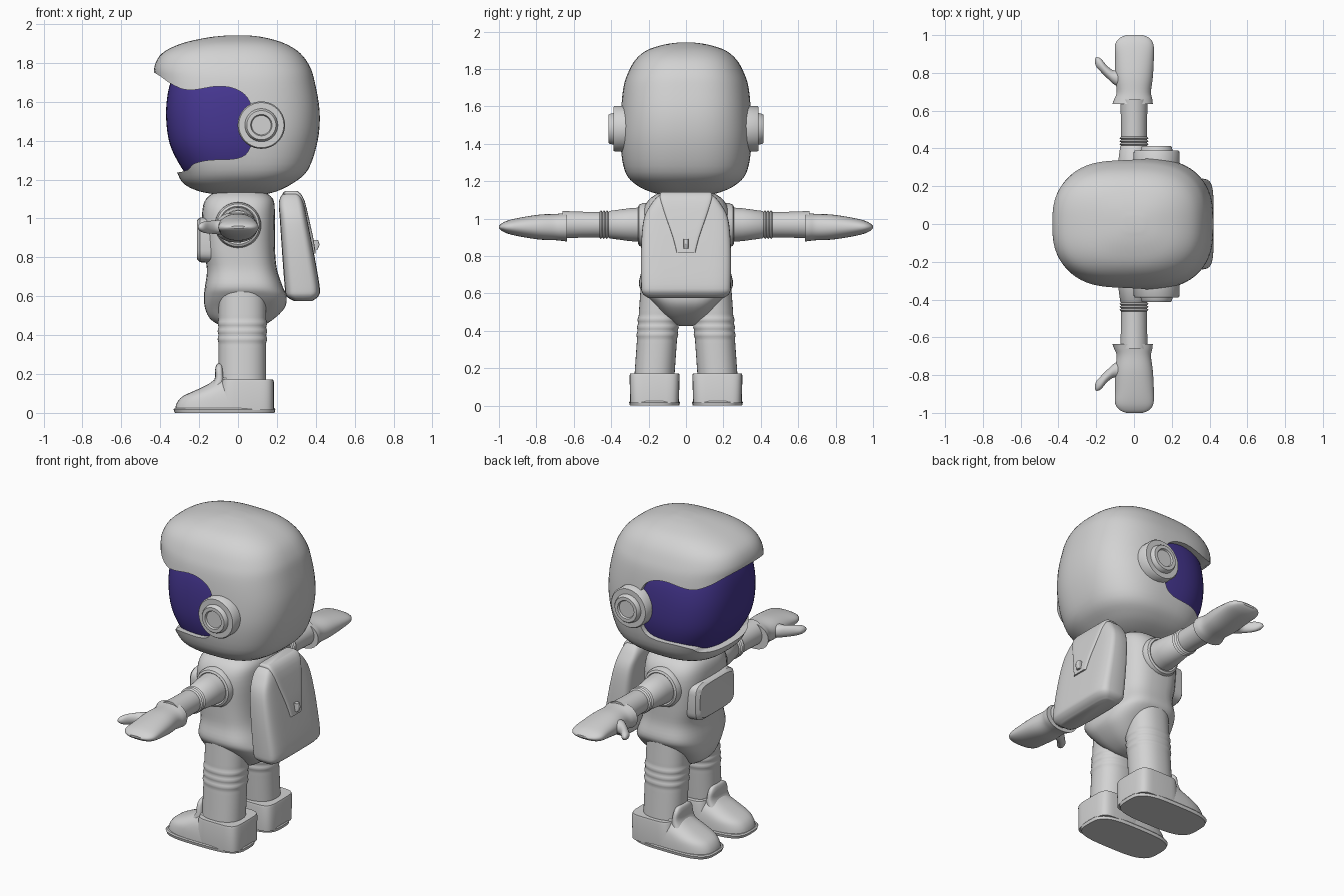
import bpy
import bmesh
from math import cos, sin, tau, radians, copysign

cube = bpy.data.objects.get("Cube")
if cube:
    bpy.data.objects.remove(cube, do_unlink=True)


def make_material(name, colour):
    mat = bpy.data.materials.new(name)
    mat.use_nodes = True
    mat.diffuse_color = (*colour, 1)
    bsdf = mat.node_tree.nodes["Principled BSDF"]
    bsdf.inputs["Base Color"].default_value = (*colour, 1)
    bsdf.inputs["Roughness"].default_value = 0.5
    return mat


SUIT = make_material("suit pale grey", (0.65, 0.65, 0.65))
VISOR = make_material("visor purple", (0.06, 0.037, 0.28))


def smooth_rows(rows, steps):
    """Catmull-Rom interpolation through rows of numbers."""
    result = []
    last = len(rows) - 1
    for i in range(last):
        a, b, c, d = rows[max(i - 1, 0)], rows[i], rows[i + 1], rows[min(i + 2, last)]
        for k in range(steps):
            f = k / steps
            result.append([
                q + f * ((r - p) + f * ((2 * p - 5 * q + 4 * r - s) + f * (3 * (q - r) + s - p))) / 2
                if f else q
                for p, q, r, s in zip(a, b, c, d)])
    result.append(rows[-1])
    return result


def finish(name, bm, material):
    bmesh.ops.recalc_face_normals(bm, faces=bm.faces)
    mesh = bpy.data.meshes.new(name)
    bm.to_mesh(mesh)
    bm.free()
    mesh.materials.append(material)
    obj = bpy.data.objects.new(name, mesh)
    bpy.context.collection.objects.link(obj)
    return obj


def shade(obj, angle=38):
    bpy.ops.object.select_all(action="DESELECT")
    obj.select_set(True)
    bpy.context.view_layer.objects.active = obj
    bpy.ops.object.shade_smooth_by_angle(angle=radians(angle))


def loft(name, rings, axis="z", power=2, steps=4, centre=0, side=1, material=SUIT, segments=40):
    """Skin rounded sections (position, u min, u max, v radius, optional v centre) along an axis."""
    rows = [tuple(r) if len(r) > 4 else (*r, centre) for r in rings]
    bm = bmesh.new()
    loops = []
    for t, u0, u1, rv, cv in smooth_rows(rows, steps):
        loop = []
        for k in range(segments):
            c, s = cos(tau * k / segments), sin(tau * k / segments)
            u = (u0 + u1) / 2 + (u1 - u0) / 2 * copysign(abs(c) ** (2 / power), c)
            v = cv + rv * copysign(abs(s) ** (2 / power), s)
            x, y, z = {"z": (u, v, t), "y": (u, t, v), "x": (t, u, v)}[axis]
            loop.append(bm.verts.new((x, y * side, z)))
        loops.append(loop)
    for a, b in zip(loops, loops[1:]):
        for k in range(segments):
            n = (k + 1) % segments
            bm.faces.new((a[k], a[n], b[n], b[k]))
    bm.faces.new(loops[0])
    bm.faces.new(loops[-1])
    obj = finish(name, bm, material)
    shade(obj)
    return obj


def tube(name, profile, cx, cz, side, steps=1, power=2):
    """Round part along y from (y, radius) pairs."""
    rings = [(y, cx - r, cx + r, r) for y, r in profile]
    return loft(name, rings, "y", power, steps, cz, side)


# Helmet shell with the face opening cut straight through
helmet = loft("helmet", [
    (1.12, -.09, .12, .09), (1.14, -.2, .2, .18), (1.18, -.28, .28, .265),
    (1.25, -.32, .36, .325), (1.4, -.39, .41, .352), (1.55, -.42, .42, .35),
    (1.7, -.427, .395, .335), (1.78, -.43, .37, .31), (1.85, -.39, .32, .27),
    (1.9, -.29, .24, .21), (1.93, -.16, .14, .12), (1.942, -.05, .05, .04),
], power=2.7, segments=64)

edge = smooth_rows([
    (-.6, 1.83), (-.43, 1.75), (-.34, 1.69), (-.25, 1.66), (-.1, 1.68), (0, 1.66),
    (.06, 1.6), (.08, 1.48), (.06, 1.36), (0, 1.31), (-.15, 1.3), (-.23, 1.28),
    (-.29, 1.24), (-.6, 1.2)], 4)
bm = bmesh.new()
face = bm.faces.new([bm.verts.new((x, -.6, z)) for x, z in edge])
pushed = bmesh.ops.extrude_face_region(bm, geom=[face])["geom"]
bmesh.ops.translate(bm, vec=(0, 1.2, 0), verts=[g for g in pushed if isinstance(g, bmesh.types.BMVert)])
cutter = finish("opening_cutter", bm, SUIT)
cutter.hide_render = True
cut = helmet.modifiers.new("opening", "BOOLEAN")
cut.operation, cut.solver, cut.object = "DIFFERENCE", "EXACT", cutter
bpy.context.view_layer.objects.active = helmet
bpy.ops.object.modifier_apply(modifier=cut.name)
bpy.data.objects.remove(cutter, do_unlink=True)
shade(helmet)

# Visor set just inside the shell
loft("visor", [
    (1.2, -.24, .2, .24), (1.26, -.29, .26, .29), (1.38, -.35, .3, .325),
    (1.52, -.37, .3, .33), (1.65, -.36, .3, .315), (1.75, -.33, .26, .28),
], power=2.6, material=VISOR, segments=64)

# Torso running down into the seat
loft("torso", [
    (1.14, -.11, .13, .14), (1.1, -.165, .18, .2), (1.02, -.185, .19, .235),
    (.85, -.18, .19, .235), (.74, -.16, .2, .235), (.65, -.17, .23, .252),
    (.6, -.175, .25, .225), (.54, -.17, .24, .17), (.48, -.14, .18, .12),
    (.44, -.07, .11, .07), (.425, -.02, .05, .03),
], power=3)
loft("chest_box", [(-.12, -.19, .19, .12), (-.195, -.185, .185, .115), (-.212, -.165, .165, .1)],
     "x", power=5, steps=1, centre=.89)

# Backpack with flap and latch
loft("backpack", [
    (.575, .29, .38, .2), (.6, .25, .413, .232), (.65, .24, .42, .24),
    (.85, .225, .385, .24), (1, .215, .355, .225), (1.08, .21, .338, .185),
    (1.12, .225, .32, .15), (1.135, .25, .295, .12),
], power=5)
loft("backpack_flap", [
    (.82, .35, .4, .05), (.9, .33, .387, .07), (1, .3, .365, .105),
    (1.09, .25, .343, .135), (1.13, .23, .32, .14), (1.142, .25, .3, .13),
], power=9, steps=2)
loft("backpack_latch", [(.84, .38, .41, .013), (.865, .38, .42, .013), (.89, .38, .412, .013)],
     power=5, steps=1, segments=16)

for label, side in (("left", -1), ("right", 1)):
    # Stepped ear disc
    tube(f"{label}_ear_disc", [
        (.3, .122), (.38, .122), (.388, .116), (.388, .085), (.408, .08), (.414, .075),
        (.414, .055), (.404, .05), (.404, .03)], .12, 1.48, side)

    # Sleeve, with shoulder cuff and elbow folds
    tube(f"{label}_shoulder_cuff", [
        (.18, .12), (.23, .118), (.25, .11), (.256, .098), (.25, .09)], 0, .965, side)
    folds = [(.415 + .008 * k, .077 if k % 2 else .068) for k in range(7)]
    tube(f"{label}_sleeve", [(.2, .095), (.3, .088), (.41, .073), *folds, (.55, .069), (.66, .073)],
         0, .968, side)

    # Mitten and thumb
    loft(f"{label}_glove", [
        (.635, -.115, .1, .078), (.66, -.105, .097, .074), (.7, -.092, .09, .07),
        (.78, -.1, .1, .067), (.88, -.1, .105, .052), (.95, -.1, .103, .036),
        (.985, -.075, .08, .02), (1, -.04, .045, .006),
    ], "y", power=2.2, centre=.955, side=side)
    loft(f"{label}_thumb", [
        (-.04, .71, .83, .045), (-.1, .735, .812, .037), (-.14, .77, .835, .033),
        (-.175, .805, .875, .029), (-.198, .83, .883, .018), (-.206, .85, .875, .006),
    ], "x", centre=.955, side=side)

    # Leg with ripples at the knee
    leg = []
    for k in range(27):
        z = .12 + .02 * k
        ripple = .005 if k % 2 and .34 < z < .5 else 0
        lean = max(0, .64 - z) * .07
        leg.append((z, -.1 - ripple, .145 + ripple, .107 + ripple, .135 + lean))
    loft(f"{label}_leg", leg, steps=2, power=2.3, side=side)

    # Boot: sole, toe, heel cuff and tongue
    middle = .168
    loft(f"{label}_sole", [(0, -.325, .188, .132), (.018, -.332, .192, .136), (.024, -.325, .187, .131)],
         power=3.4, steps=1, centre=middle, side=side)
    loft(f"{label}_boot_toe", [
        (.01, -.325, .17, .13), (.05, -.315, .17, .128), (.085, -.285, .16, .124),
        (.12, -.21, .15, .117), (.15, -.15, .14, .105), (.18, -.11, .12, .09),
    ], power=2.8, centre=middle, side=side)
    loft(f"{label}_heel_cuff", [
        (.015, -.1, .185, .13), (.16, -.085, .184, .134), (.172, -.08, .18, .131)],
         power=5, steps=1, centre=middle, side=side)
    loft(f"{label}_boot_tongue", [
        (.1, -.17, -.07, .1), (.17, -.122, -.07, .09), (.22, -.118, -.075, .08),
        (.245, -.112, -.08, .06), (.254, -.103, -.088, .035)],
         power=3, centre=middle, side=side)
